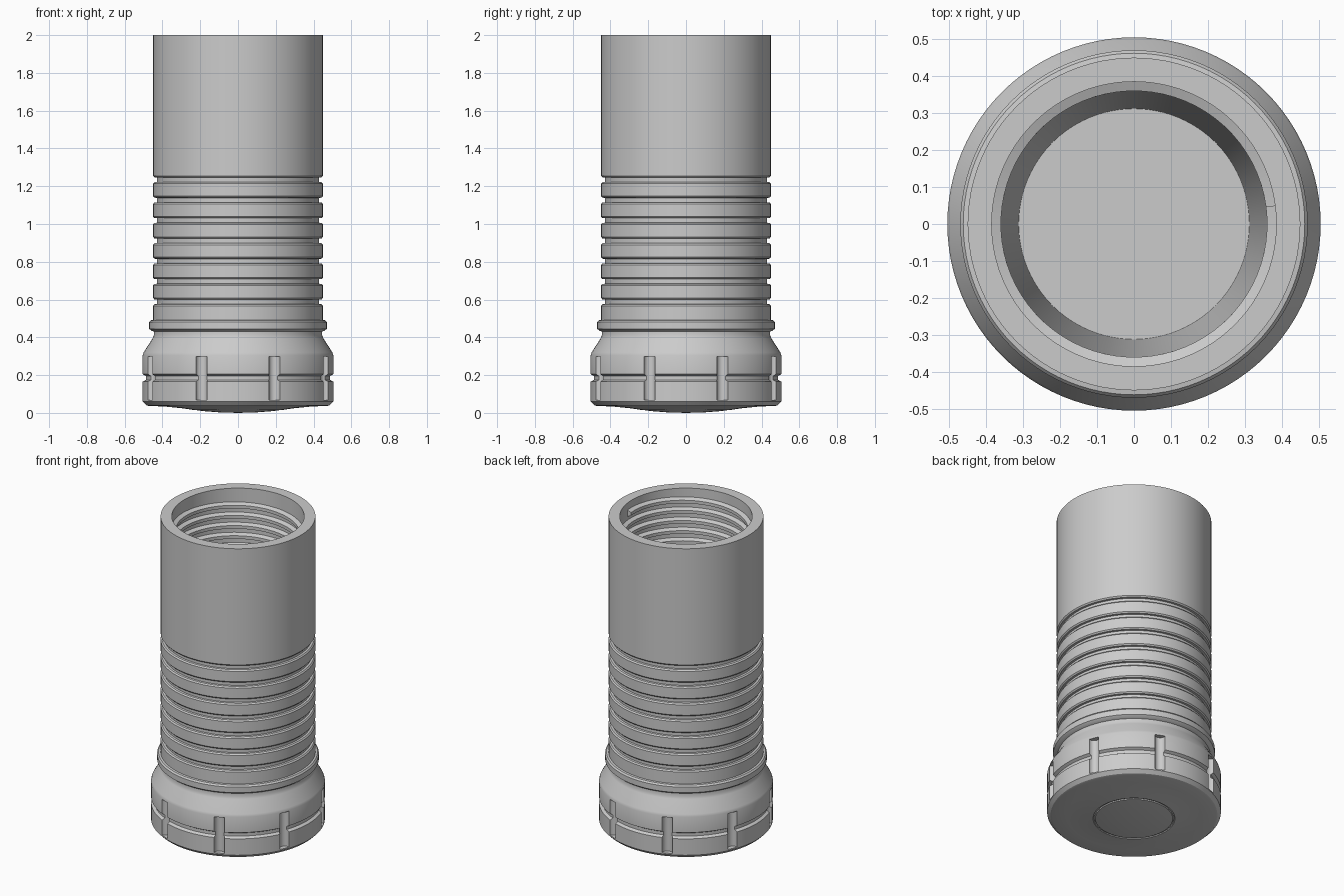
import bpy, bmesh, math

cube = bpy.data.objects.get("Cube")
if cube:
    bpy.data.objects.remove(cube, do_unlink=True)

SEG = 96
R = 0.45          # tube radius
BORE = 0.385      # mouth radius

mat = bpy.data.materials.new("plain grey")
mat.use_nodes = True
GREY = (0.6, 0.6, 0.6, 1)
mat.diffuse_color = GREY
mat.node_tree.nodes["Principled BSDF"].inputs["Base Color"].default_value = GREY


def finish(name, bm):
    bmesh.ops.recalc_face_normals(bm, faces=bm.faces)
    me = bpy.data.meshes.new(name)
    bm.to_mesh(me)
    bm.free()
    me.materials.append(mat)
    ob = bpy.data.objects.new(name, me)
    bpy.context.collection.objects.link(ob)
    return ob


def smooth(ob):
    bpy.ops.object.select_all(action="DESELECT")
    ob.select_set(True)
    bpy.context.view_layer.objects.active = ob
    bpy.ops.object.shade_smooth_by_angle(angle=math.radians(25))


def lathe(name, profile):
    """Revolve (radius, height) points; both ends lie on the axis."""
    bm = bmesh.new()
    rings = []
    for r, z in profile:
        if r == 0:
            rings.append([bm.verts.new((0, 0, z))] * SEG)
        else:
            angles = [math.tau * i / SEG for i in range(SEG)]
            rings.append([bm.verts.new((r * math.cos(a), r * math.sin(a), z)) for a in angles])
    for low, high in zip(rings, rings[1:]):
        for i in range(SEG):
            j = (i + 1) % SEG
            bm.faces.new(list(dict.fromkeys((low[i], low[j], high[j], high[i]))))
    return finish(name, bm)


# Shallow domed underside with a fine ring, then the wide grooved foot
profile = [(0, 0), (0.1, 0.003), (0.18, 0.009), (0.225, 0.015), (0.228, 0.021),
           (0.235, 0.021), (0.238, 0.016), (0.3, 0.025), (0.39, 0.034), (0.475, 0.037),
           (0.485, 0.04), (0.505, 0.06),
           (0.505, 0.165), (0.488, 0.175), (0.488, 0.195), (0.505, 0.205),
           (0.505, 0.305), (0.5, 0.32), (0.452, 0.395), (0.446, 0.41), (0.446, 0.43)]
# Raised collar
profile += [(0.458, 0.435), (0.47, 0.445), (0.47, 0.48), (0.462, 0.49), (R, 0.492)]
# Evenly spaced grip grooves
for i in range(7):
    z = 0.589 + i * 0.1077
    profile += [(R, z - 0.022), (0.443, z - 0.014), (0.43, z - 0.013),
                (0.43, z + 0.011), (0.443, z + 0.012), (R, z + 0.02)]
# Plain neck, rim, bore and tapered well
profile += [(R, 2), (BORE, 2), (BORE, 1.4), (0.36, 1.37), (0.312, 0.4), (0, 0.4)]
body = lathe("tube_body", profile)

# Eight rounded upright slots cut around the foot
bm = bmesh.new()
for k in range(8):
    a = math.tau * (k + 0.5) / 8
    made = bmesh.ops.create_cone(bm, cap_ends=True, segments=20,
                                 radius1=0.031, radius2=0.031, depth=0.23)
    bmesh.ops.translate(bm, verts=made["verts"],
                        vec=(0.505 * math.cos(a), 0.505 * math.sin(a), 0.183))
slots = finish("slot_cutter", bm)
slots.hide_render = True
cut = body.modifiers.new("slots", "BOOLEAN")
cut.object = slots
cut.operation = "DIFFERENCE"
cut.solver = "EXACT"
bpy.context.view_layer.objects.active = body
bpy.ops.object.modifier_apply(modifier=cut.name)
bpy.data.objects.remove(slots, do_unlink=True)
smooth(body)

# Internal screw thread: a trapezoid swept down a helix
TURNS, PITCH, STEPS = 8, 0.065, 72
section = [(BORE + 0.004, -0.022), (0.36, -0.01), (0.36, 0.01), (BORE + 0.004, 0.022)]
bm = bmesh.new()
rings = []
for i in range(TURNS * STEPS + 1):
    turn = i / STEPS
    a = 0.13 - math.tau * turn
    z = 1.935 - PITCH * turn
    rings.append([bm.verts.new((r * math.cos(a), r * math.sin(a), z + dz)) for r, dz in section])
for p, q in zip(rings, rings[1:]):
    for k in range(4):
        n = (k + 1) % 4
        bm.faces.new((p[k], p[n], q[n], q[k]))
bm.faces.new(rings[0])
bm.faces.new(rings[-1])
smooth(finish("screw_thread", bm))
